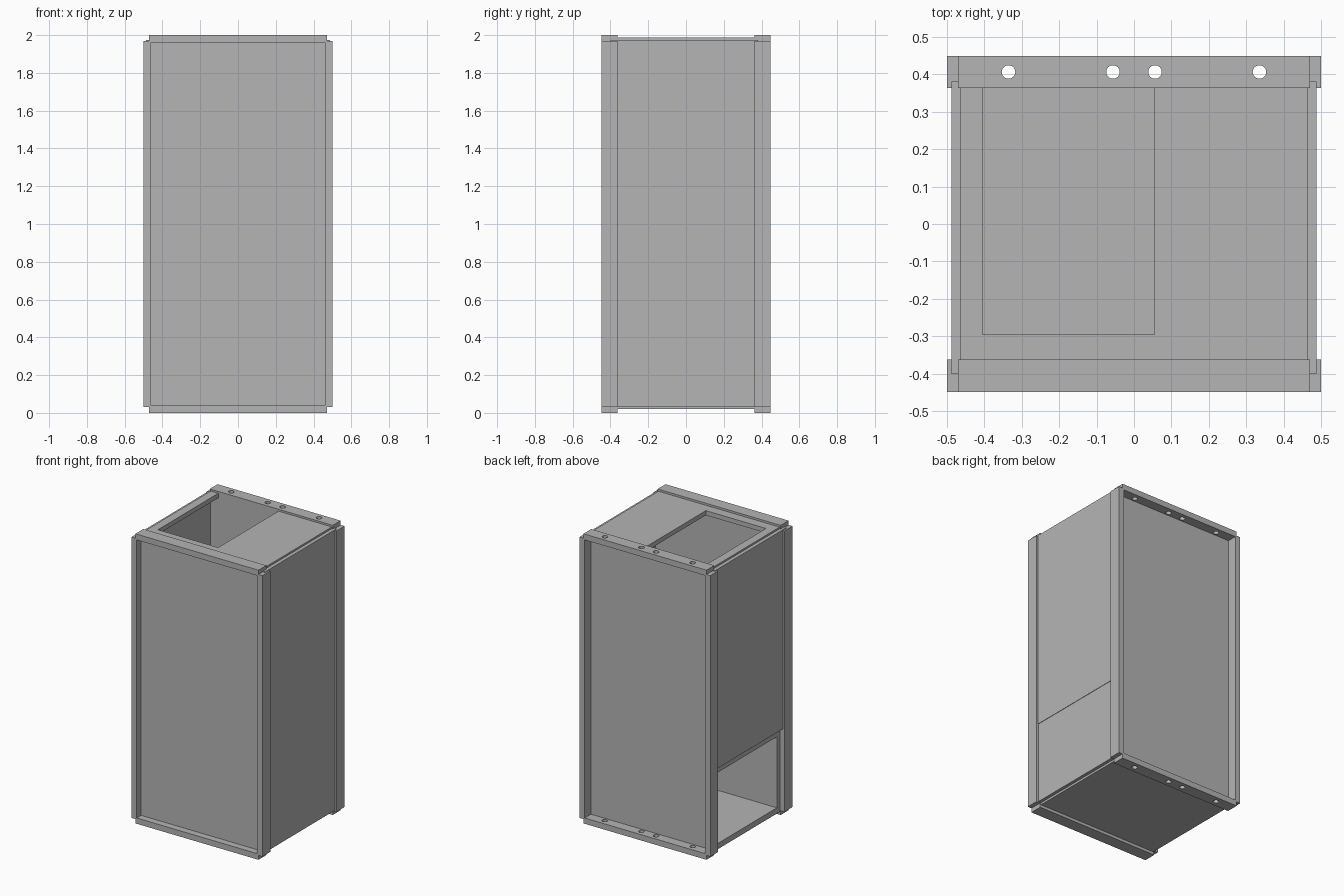
import bpy, bmesh
from mathutils import Matrix

cube = bpy.data.objects.get("Cube")
if cube:
    bpy.data.objects.remove(cube, do_unlink=True)

grey = bpy.data.materials.new("plain grey")
grey.use_nodes = True
grey.diffuse_color = (0.46, 0.46, 0.46, 1)
grey.node_tree.nodes["Principled BSDF"].inputs["Base Color"].default_value = (0.46, 0.46, 0.46, 1)


def finish(name, bm):
    bmesh.ops.recalc_face_normals(bm, faces=bm.faces)
    mesh = bpy.data.meshes.new(name)
    bm.to_mesh(mesh)
    bm.free()
    mesh.materials.append(grey)
    obj = bpy.data.objects.new(name, mesh)
    bpy.context.collection.objects.link(obj)
    return obj


def prism(name, outline, z0, z1):
    """Extrude an xy outline from z0 to z1."""
    bm = bmesh.new()
    face = bm.faces.new([bm.verts.new((x, y, z0)) for x, y in outline])
    ext = bmesh.ops.extrude_face_region(bm, geom=[face])
    verts = [v for v in ext["geom"] if isinstance(v, bmesh.types.BMVert)]
    bmesh.ops.translate(bm, verts=verts, vec=(0, 0, z1 - z0))
    return finish(name, bm)


def box(name, x, y, z):
    return prism(name, [(x[0], y[0]), (x[1], y[0]), (x[1], y[1]), (x[0], y[1])], *z)


CORE = 0.463    # half width inside the side panels
SIDE = 0.488    # outer face of the side panels
BACK = 0.363    # inner face of the back panel
FRONT = -0.33   # inner face of the front panel

# Front and back panels, set back inside the rims
box("front_panel", (-CORE, CORE), (-0.40, FRONT), (0.02, 1.985))
box("back_panel", (-CORE, CORE), (BACK, 0.38), (0.02, 1.985))

# Floor and the shelf between the two chambers
box("floor_panel", (-CORE, CORE), (FRONT, BACK), (0.02, 0.06))
box("shelf", (-CORE, CORE), (FRONT, BACK), (0.55, 0.60))

# Top panel with a rectangular opening that runs to the back edge
prism("top_panel", [(-CORE, -0.36), (CORE, -0.36), (CORE, BACK), (0.055, BACK),
                    (0.055, -0.295), (-0.405, -0.295), (-0.405, BACK), (-CORE, BACK)],
      1.955, 1.987)

# Side panels: the lower right side stays open
box("right_upper_panel", (-SIDE, -CORE), (-0.40, 0.38), (0.60, 1.975))
box("left_upper_panel", (CORE, SIDE), (-0.40, 0.38), (0.60, 1.975))
box("left_lower_panel", (CORE, SIDE - 0.003), (-0.40, 0.38), (0.035, 0.60))

# Rims of four bars around the front and back
holed = []
for end, y in (("front", (-0.448, -0.362)), ("back", (0.363, 0.448))):
    for side, x in (("right", (-0.5, -0.46)), ("left", (0.46, 0.5))):
        box(f"{end}_{side}_rim", x, y, (0.03, 1.97))
    for level, z in (("bottom", (0, 0.04)), ("top", (1.96, 2))):
        bar = box(f"{end}_{level}_rim", (-0.47, 0.47), y, z)
        if end == "back":
            holed.append(bar)

# Bolt holes through the back rim
bm = bmesh.new()
for x in (-0.335, -0.056, 0.056, 0.335):
    bmesh.ops.create_cone(bm, cap_ends=True, segments=32, radius1=0.018, radius2=0.018,
                          depth=3, matrix=Matrix.Translation((x, 0.406, 1)))
cutter = finish("bolt_hole_cutter", bm)
cutter.hide_render = True
for bar in holed:
    mod = bar.modifiers.new("bolt_holes", "BOOLEAN")
    mod.operation = "DIFFERENCE"
    mod.solver = "EXACT"
    mod.object = cutter
    bpy.context.view_layer.objects.active = bar
    bpy.ops.object.modifier_apply(modifier=mod.name)
bpy.data.objects.remove(cutter, do_unlink=True)
